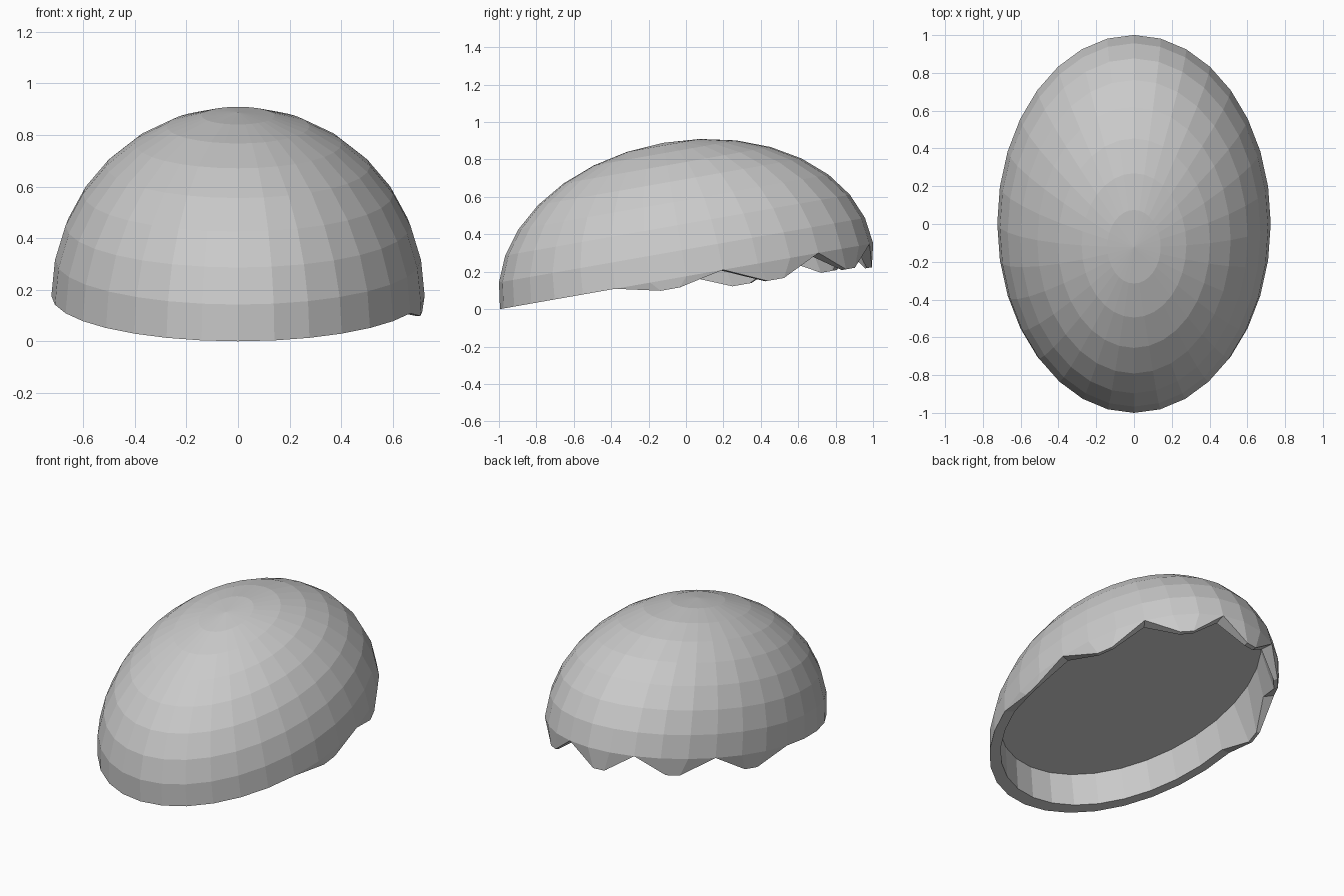
import bpy, bmesh
from math import sin, cos, pi, radians
from mathutils import Matrix

cube = bpy.data.objects.get("Cube")
if cube:
    bpy.data.objects.remove(cube, do_unlink=True)

SEGMENTS = 32
STEP = 2 * pi / SEGMENTS
RX, RY, RZ = 0.724, 1.013, 0.724   # half sizes of the dome
INNER = 0.923                      # size of the opening relative to the rim
CAP_SCALE, CAP_HEIGHT = 0.905, 0.213   # flat lining inside the dome

# Jagged teeth along the back rim: depth of each, three segments apart
TOOTH_DEPTHS = [0.096, 0.107, 0.125, 0.112, 0.1, 0.053]
FIRST_TOOTH = -8
drop, shift = {}, {}
for n, depth in enumerate(TOOTH_DEPTHS):
    start = FIRST_TOOTH + 3 * n
    for offset, pull in ((1, 0.24), (2, -0.24)):
        i = (start + offset) % SEGMENTS
        drop[i], shift[i] = depth, pull


def point(i, scale, z):
    a = i * STEP
    return (RX * scale * sin(a), RY * scale * cos(a), z)


def rim(inner):
    """Lower edge of the shell, following the teeth."""
    pts = []
    for i in range(SEGMENTS):
        d = drop.get(i, 0)
        scale = 1 - 0.22 * d
        if inner:
            scale *= 0.972 if d else INNER
        pts.append(point(i + shift.get(i, 0), scale, -d))
    return pts


def ring(scale, z):
    return [point(i, scale, z) for i in range(SEGMENTS)]


# Loops from the lining, round the rim and up the dome
loops = [ring(CAP_SCALE, CAP_HEIGHT), rim(True), rim(False)]
loops += [ring(cos(k * STEP), RZ * sin(k * STEP)) for k in range(8)]

bm = bmesh.new()
rows = [[bm.verts.new(p) for p in pts] for pts in loops]
for low, high in zip(rows, rows[1:]):
    for i in range(SEGMENTS):
        j = (i + 1) % SEGMENTS
        bm.faces.new((low[i], low[j], high[j], high[i]))

# Crown fan and flat inner lining
pole = bm.verts.new((0, 0, RZ))
for i in range(SEGMENTS):
    bm.faces.new((rows[-1][i], rows[-1][(i + 1) % SEGMENTS], pole))
bm.faces.new(rows[0])

# Join the rim to the dome where there are no teeth
bmesh.ops.remove_doubles(bm, verts=bm.verts, dist=0.0005)
bmesh.ops.recalc_face_normals(bm, faces=bm.faces)

# Tip the dome so that the front edge is lowest
bm.transform(Matrix.Translation((0, 0.003, 0.176)) @ Matrix.Rotation(radians(10), 4, 'X'))

mesh = bpy.data.meshes.new("dome_shell")
bm.to_mesh(mesh)
bm.free()

grey = bpy.data.materials.new("plain_grey")
grey.use_nodes = True
colour = (0.59, 0.59, 0.59, 1)
grey.diffuse_color = colour
for node in grey.node_tree.nodes:
    if node.type == 'BSDF_PRINCIPLED':
        node.inputs["Base Color"].default_value = colour
mesh.materials.append(grey)

dome = bpy.data.objects.new("dome_shell", mesh)
bpy.context.collection.objects.link(dome)
